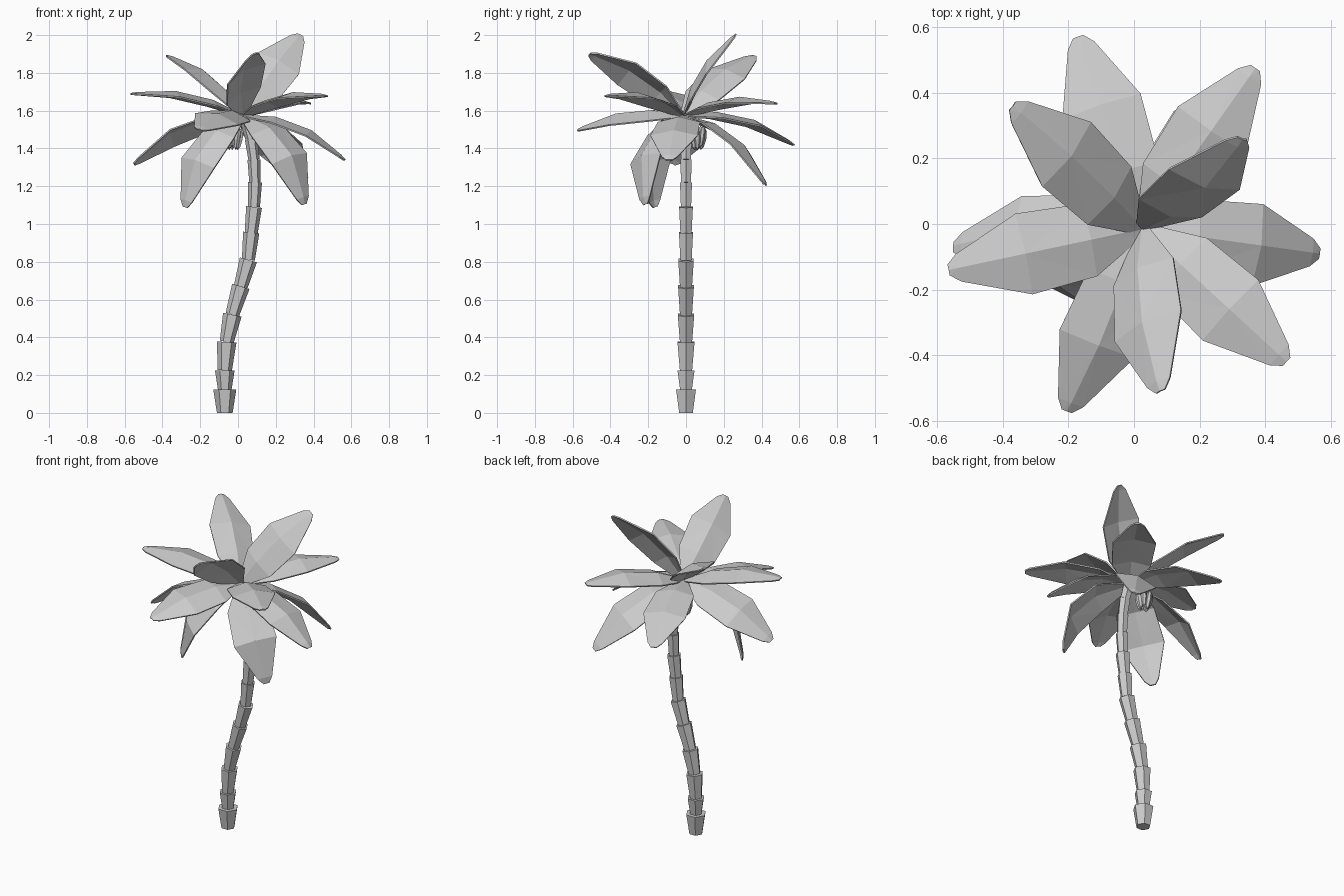
import bpy, bmesh, math
from mathutils import Vector, Matrix

cube = bpy.data.objects.get("Cube")
if cube:
    bpy.data.objects.remove(cube, do_unlink=True)

grey = bpy.data.materials.new("plain_grey")
grey.use_nodes = True
grey.diffuse_color = (0.6, 0.6, 0.6, 1)
grey.node_tree.nodes["Principled BSDF"].inputs["Base Color"].default_value = (0.6, 0.6, 0.6, 1)


def add_object(name, bm):
    bmesh.ops.recalc_face_normals(bm, faces=bm.faces)
    mesh = bpy.data.meshes.new(name)
    bm.to_mesh(mesh)
    bm.free()
    mesh.materials.append(grey)
    obj = bpy.data.objects.new(name, mesh)
    bpy.context.collection.objects.link(obj)
    return obj


# Trunk: stacked six-sided segments that flare upwards; (x, z, top radius)
RINGS = [(-.07, 0, .045), (-.07, .125, .061), (-.07, .225, .052), (-.06, .375, .052),
         (-.03, .52, .05), (.015, .67, .048), (.055, .81, .047), (.07, .955, .043),
         (.085, 1.09, .042), (.09, 1.22, .037), (.085, 1.34, .035), (.07, 1.45, .034),
         (.04, 1.56, .034)]
bm = bmesh.new()
spin = Matrix.Rotation(math.radians(30), 4, 'Z')
for i in range(1, len(RINGS)):
    (x0, z0, r0), (x1, z1, r1) = RINGS[i - 1], RINGS[i]
    lean = Matrix.Rotation(math.atan2(x1 - x0, z1 - z0), 4, 'Y')
    place = Matrix.Translation(((x0 + x1) / 2, 0, (z0 + z1) / 2)) @ lean @ spin
    bmesh.ops.create_cone(bm, cap_ends=True, segments=6, radius1=r1 * (.66 + .02 * i),
                          radius2=r1, depth=math.hypot(x1 - x0, z1 - z0), matrix=place)
add_object("trunk", bm)

# Fronds: folded leaf along an arched midrib; (position along, half width, arch share, fold)
STATIONS = [(0, .02, 0, .006), (.28, .112, .85, .03), (.62, .125, 1, .03),
            (.95, .042, .2, .01), (1, .016, 0, .003)]
ROOT = Vector((.025, -.015, 1.575))
# tip, roll about the midrib in degrees, arch height
FRONDS = [((.33, .26, 2), -41, .05), ((-.37, .36, 1.89), -13, .055),
          ((.08, -.51, 1.9), -33, .055), ((-.565, -.14, 1.69), 0, .055),
          ((.465, -.42, 1.68), 0, .055), ((.37, .475, 1.64), 0, .055),
          ((-.17, .57, 1.42), 0, .07), ((-.205, -.57, 1.5), 14, .055),
          ((.565, -.09, 1.34), 0, .07), ((-.55, -.07, 1.32), -23, .075),
          ((-.28, -.165, 1.09), 22, .12), ((.35, -.215, 1.105), -22, .135),
          ((.35, .42, 1.21), 18, .085)]


def frond(tip, roll, arch):
    rib = Vector(tip) - ROOT
    side = rib.cross(Vector((0, 0, 1))).normalized()
    side.rotate(Matrix.Rotation(math.radians(roll), 3, -rib))
    up = side.cross(rib).normalized()
    bm = bmesh.new()
    rows = []
    for t, half, share, fold in STATIONS:
        ridge = ROOT + rib * t + up * arch * share
        edge = ridge - up * fold
        rows.append([bm.verts.new(p) for p in (edge - side * half, ridge, edge + side * half)])
    for a, b in zip(rows, rows[1:]):
        for k in (0, 1):
            bm.faces.new((a[k], a[k + 1], b[k + 1], b[k]))
    bmesh.ops.triangulate(bm, faces=bm.faces)
    obj = add_object("frond", bm)
    shell = obj.modifiers.new("thickness", 'SOLIDIFY')
    shell.thickness = .008
    shell.offset = 0


for tip, roll, arch in FRONDS:
    frond(tip, roll, arch)

# Fruit: a hanging bunch of slim pods
bm = bmesh.new()
for i in range(7):
    a = math.tau * i / 7
    spot = Vector((-.025 + .034 * math.cos(a), .06 + .03 * math.sin(a), 1.45 + .012 * (i % 2)))
    lean = Matrix.Rotation(.2 * math.cos(a), 4, 'Y') @ Matrix.Rotation(-.2 * math.sin(a), 4, 'X')
    shape = Matrix.Translation(spot) @ lean @ Matrix.Diagonal((.018, .018, .06, 1))
    bmesh.ops.create_uvsphere(bm, u_segments=6, v_segments=4, radius=1, matrix=shape)
add_object("fruit_bunch", bm)
